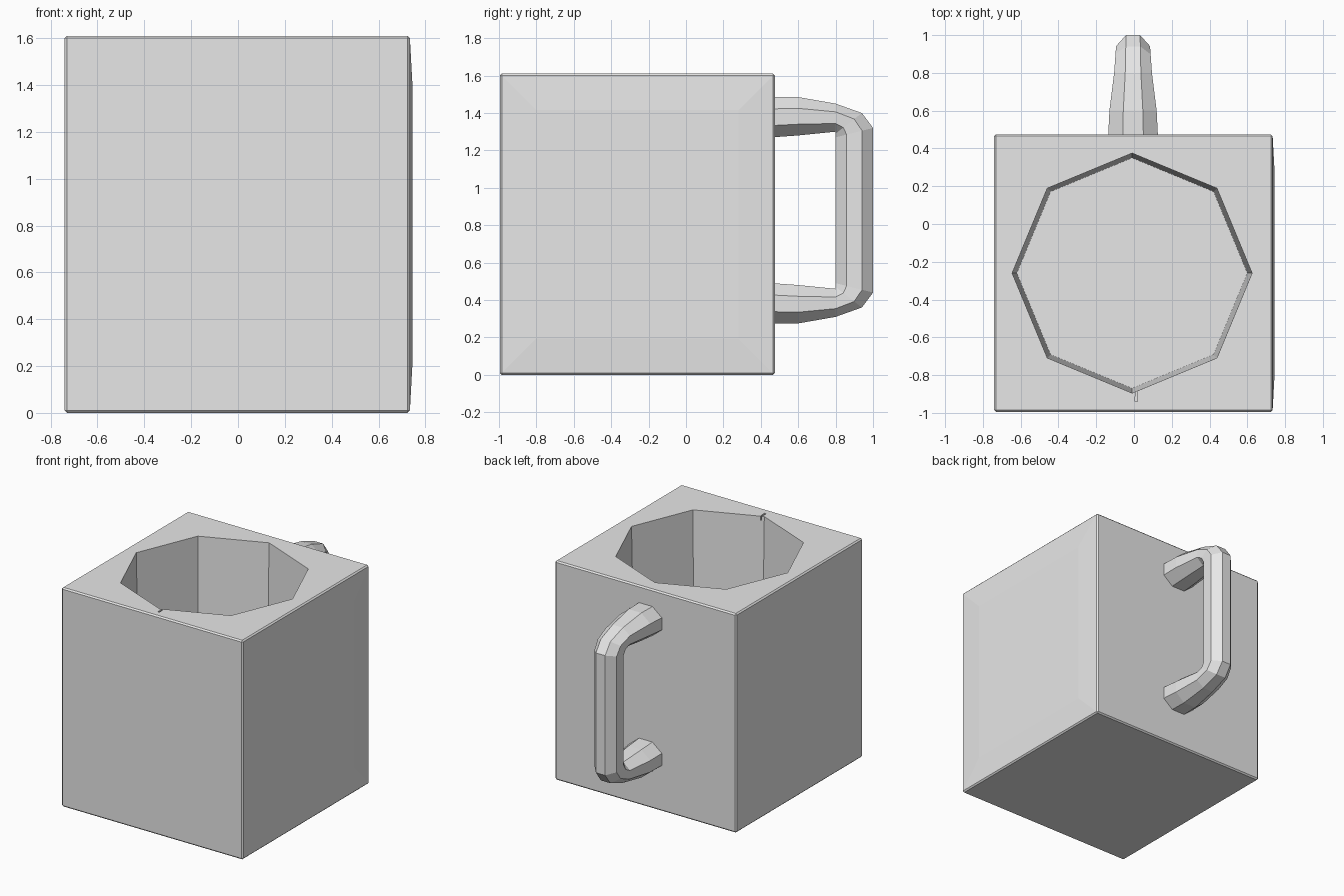
import bpy
import bmesh
from math import cos, sin, tau
from mathutils import Matrix, Vector

cube = bpy.data.objects.get("Cube")
if cube:
    bpy.data.objects.remove(cube, do_unlink=True)

grey = bpy.data.materials.new("plain grey")
grey.use_nodes = True
colour = (0.8, 0.8, 0.8, 1)
grey.diffuse_color = colour
grey.node_tree.nodes["Principled BSDF"].inputs["Base Color"].default_value = colour


def make_object(name, bm):
    bmesh.ops.recalc_face_normals(bm, faces=bm.faces)
    mesh = bpy.data.meshes.new(name)
    bm.to_mesh(mesh)
    bm.free()
    mesh.materials.append(grey)
    obj = bpy.data.objects.new(name, mesh)
    bpy.context.collection.objects.link(obj)
    return obj


def cut(target, cutter):
    mod = target.modifiers.new("cut", "BOOLEAN")
    mod.operation = "DIFFERENCE"
    mod.solver = "EXACT"
    mod.object = cutter
    bpy.context.view_layer.objects.active = target
    bpy.ops.object.modifier_apply(modifier=mod.name)
    bpy.data.objects.remove(cutter, do_unlink=True)


# Square mug body with fine chamfers and a slightly swollen +x side
bm = bmesh.new()
place = Matrix.Translation((-0.003, -0.26, 0.805)) @ Matrix.Diagonal((1.474, 1.47, 1.61, 1))
bmesh.ops.create_cube(bm, size=1, matrix=place)
bmesh.ops.bevel(bm, geom=bm.edges[:], offset=0.01, segments=1, affect="EDGES")
bm.normal_update()
side = max(bm.faces, key=lambda f: f.normal.x * f.calc_area())
bmesh.ops.inset_region(bm, faces=[side], thickness=0.26)
bmesh.ops.translate(bm, verts=side.verts[:], vec=(0.01, 0, 0))
body = make_object("mug_body", bm)

# Eight-sided well, narrowing a little toward its floor
floor, top = 0.4, 1.8
bm = bmesh.new()
bmesh.ops.create_cone(bm, cap_ends=True, segments=8, radius1=0.61, radius2=0.639,
                      depth=top - floor,
                      matrix=Matrix.Translation((-0.01, -0.26, (floor + top) / 2)))
cut(body, make_object("well_cutter", bm))

# Small nick in the rim at the front corner of the well
bm = bmesh.new()
bmesh.ops.create_cone(bm, cap_ends=True, segments=3, radius1=0.015, radius2=0.015, depth=0.1,
                      matrix=Matrix.Translation((0.012, -0.91, 1.63)) @ Matrix.Diagonal((0.6, 4, 1, 1)))
cut(body, make_object("nick_cutter", bm))

# Handle: rings across inner and outer edge points (y, z), with half width
middle = 0.88
upper = [
    ((0.46, 1.27), (0.46, 1.485), 0.132),
    ((0.60, 1.28), (0.60, 1.485), 0.125),
    ((0.80, 1.30), (0.80, 1.45), 0.10),
    ((0.80, 1.29), (0.94, 1.40), 0.093),
    ((0.80, 1.27), (1.00, 1.32), 0.09),
]
lower = [((a[0], 2 * middle - a[1]), (b[0], 2 * middle - b[1]), w)
         for a, b, w in reversed(upper)]

bm = bmesh.new()
rings = []
for inner, outer, width in upper + lower:
    a, b = Vector((-0.005, *inner)), Vector((-0.005, *outer))
    ring = []
    for i in range(8):
        angle = tau * (i + 0.5) / 8
        scale = 1 / cos(tau / 16)
        point = (a + b) / 2 + (b - a) / 2 * cos(angle) * scale
        point.x += width * sin(angle) * scale
        ring.append(bm.verts.new(point))
    rings.append(ring)
for r, s in zip(rings, rings[1:]):
    for i in range(8):
        j = (i + 1) % 8
        bm.faces.new((r[i], r[j], s[j], s[i]))
bm.faces.new(rings[0])
bm.faces.new(rings[-1])
make_object("handle", bm)
